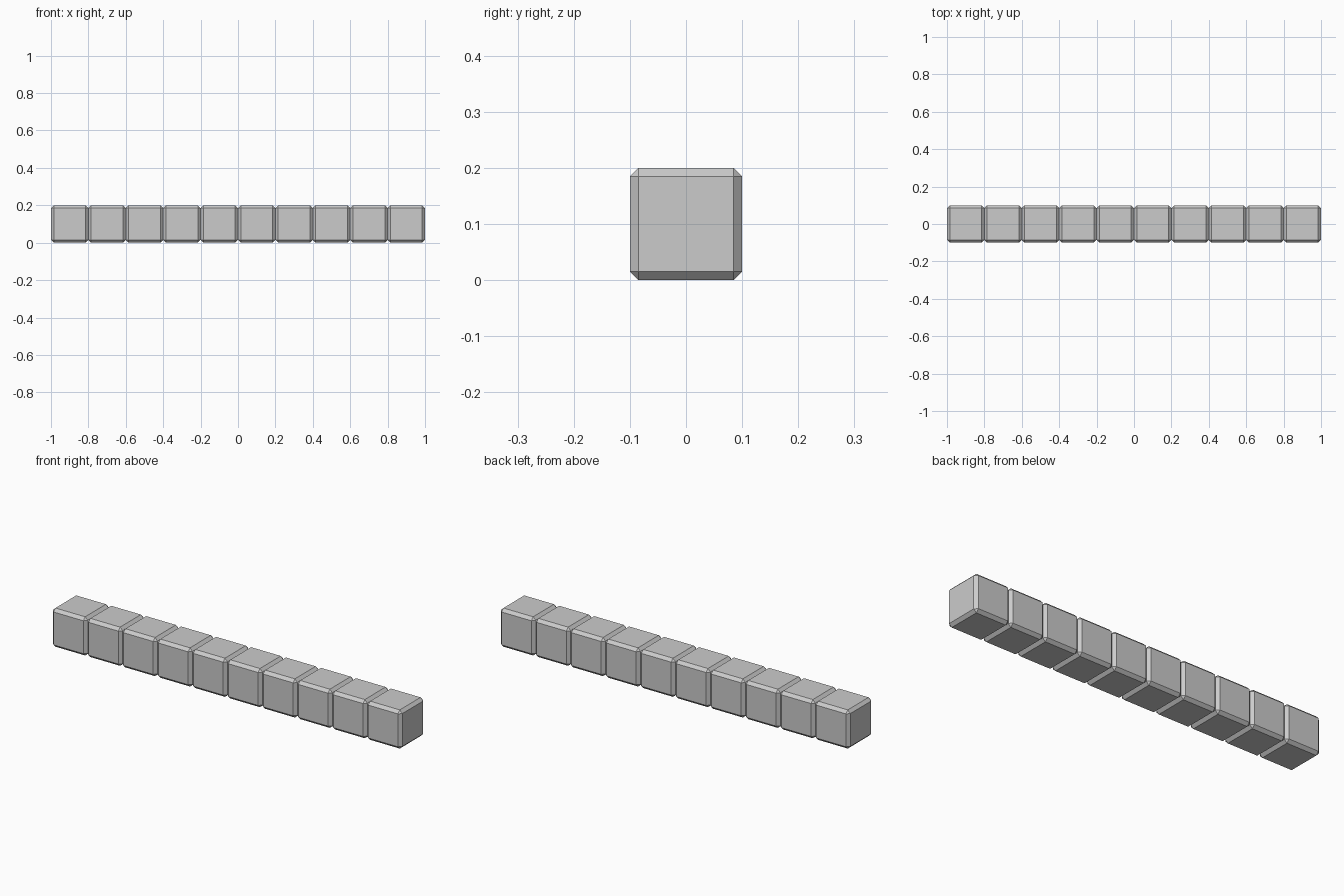
import bpy

if "Cube" in bpy.data.objects:
    bpy.data.objects.remove(bpy.data.objects["Cube"])

COUNT, SIZE, CHAMFER = 10, 0.2, 0.015

# First chamfered block at the left end of the row
bpy.ops.mesh.primitive_cube_add(size=SIZE, location=(-1 + SIZE / 2, 0, SIZE / 2))
row = bpy.context.object
row.name = "block_row"

bevel = row.modifiers.new("chamfer", 'BEVEL')
bevel.width = CHAMFER
bevel.segments = 1
bevel.limit_method = 'NONE'

# Repeat the block along x, each touching the next
array = row.modifiers.new("row", 'ARRAY')
array.count = COUNT
array.use_relative_offset = False
array.use_constant_offset = True
array.constant_offset_displace = (SIZE, 0, 0)
